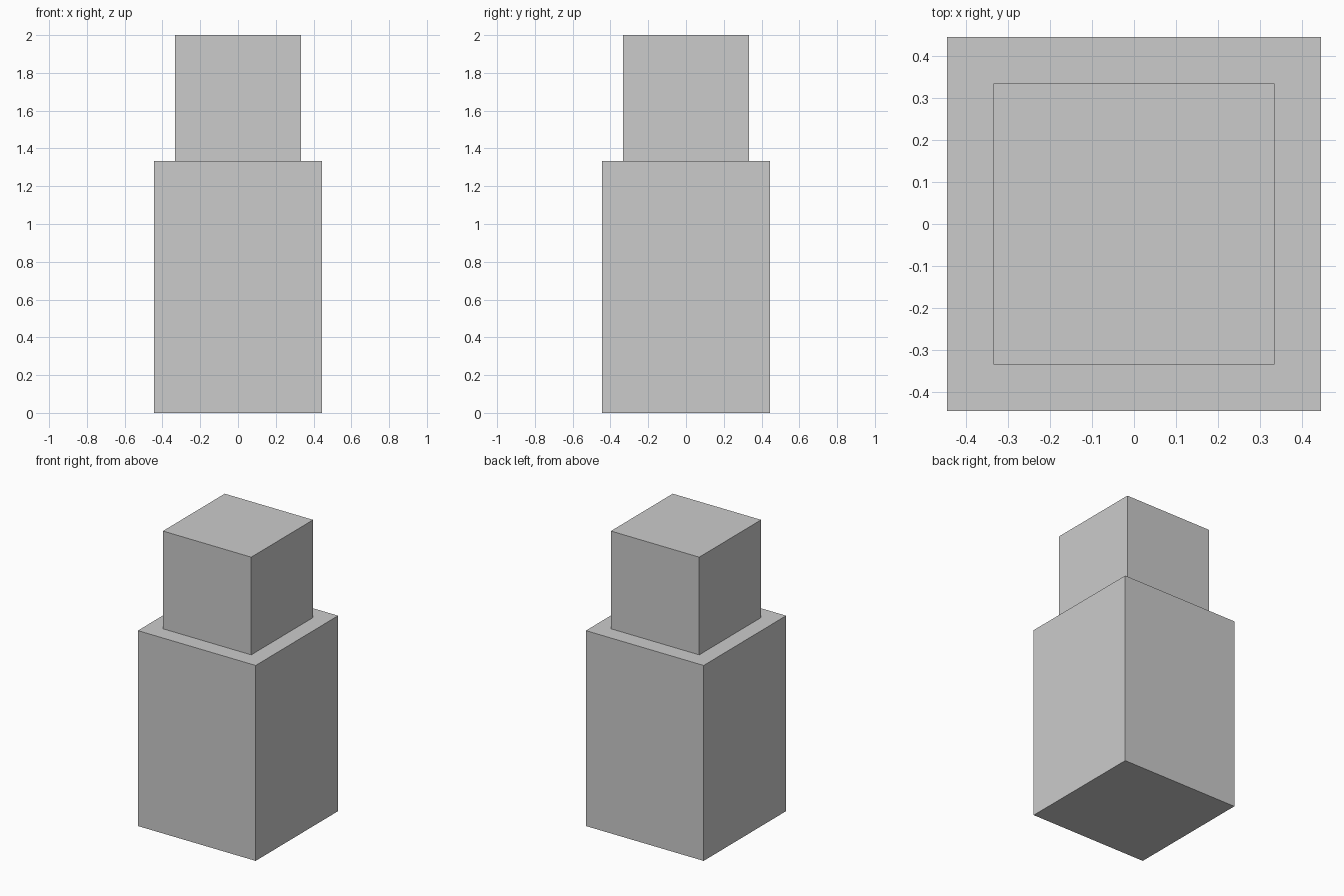
import bpy

if "Cube" in bpy.data.objects:
    bpy.data.objects.remove(bpy.data.objects["Cube"])


def add_block(name, width, bottom, top):
    """Square block centred on the z axis between two heights."""
    bpy.ops.mesh.primitive_cube_add(size=1, location=(0, 0, (bottom + top) / 2))
    block = bpy.context.object
    block.name = name
    block.scale = (width, width, top - bottom)
    bpy.ops.object.transform_apply(location=False, rotation=False, scale=True)
    return block


STEP = 4 / 3  # height where the two blocks meet

# Wide lower block
add_block("lower_block", 8 / 9, 0, STEP)

# Narrower cube on top
add_block("upper_block", 2 / 3, STEP, 2)
